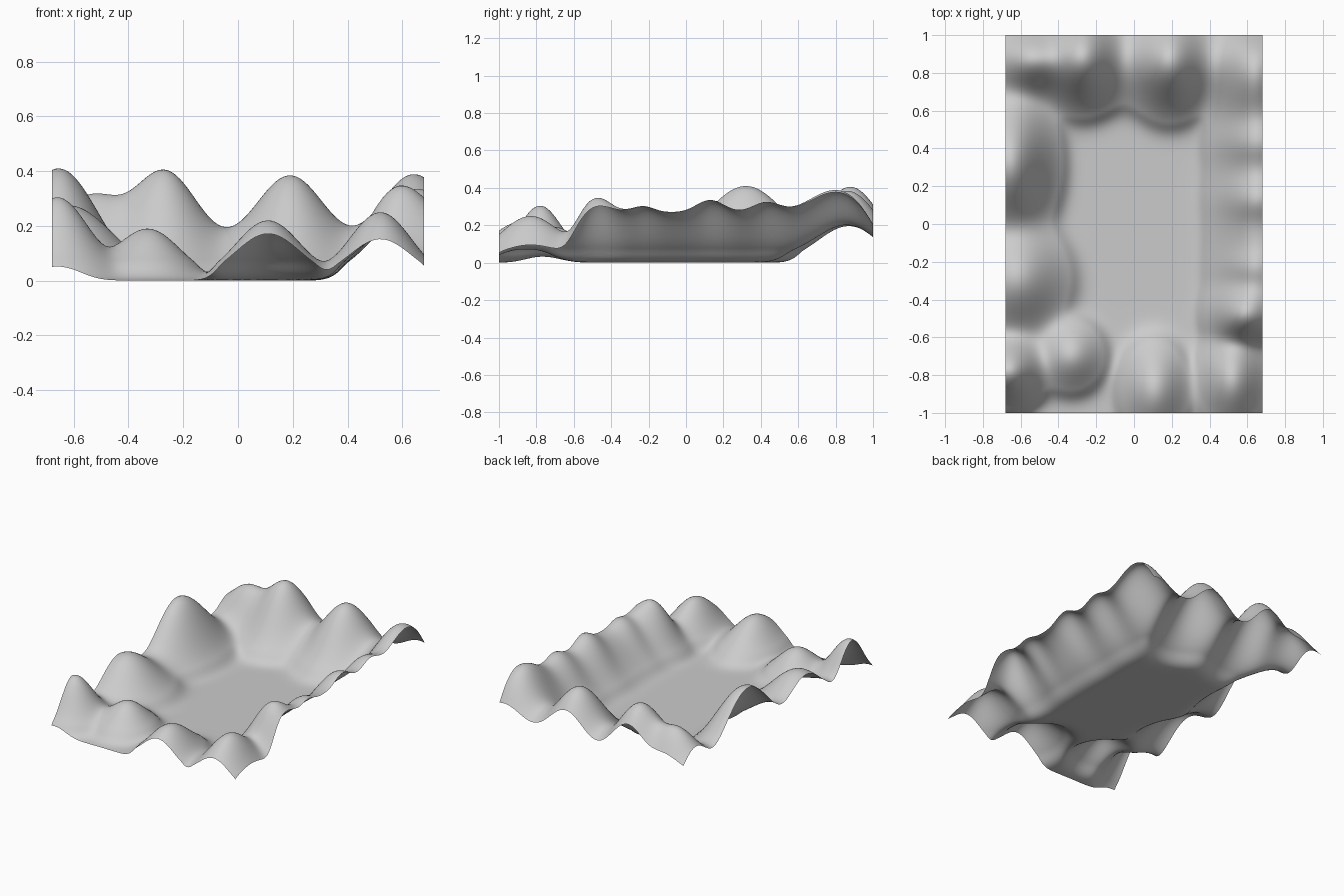
import bpy, bmesh, math

# Hills around the basin: x, y, height, spread in x, spread in y
HILLS = [
    # back rim
    (-0.27, 0.88, 0.37, 0.13, 0.17), (0.19, 0.86, 0.35, 0.135, 0.18),
    (0.63, 0.78, 0.25, 0.12, 0.17), (-0.53, 0.87, 0.27, 0.14, 0.12),
    # left rim
    (-0.655, 0.32, 0.41, 0.145, 0.23), (-0.62, -0.29, 0.275, 0.17, 0.19),
    (-0.66, -0.78, 0.305, 0.12, 0.12),
    # front rim
    (-0.33, -0.70, 0.19, 0.12, 0.13), (0.11, -0.88, 0.22, 0.12, 0.17),
    (0.52, -0.83, 0.25, 0.115, 0.17),
    # right rim
    (0.57, -0.48, 0.26, 0.11, 0.11), (0.63, -0.23, 0.14, 0.12, 0.08),
    (0.65, 0.13, 0.20, 0.13, 0.10), (0.65, 0.43, 0.18, 0.14, 0.10),
]
HALF_X, HALF_Y = 0.68, 1.0
NX, NY = 90, 132


def bell(d, spread):
    return math.exp(-(d / spread) ** 2 / 2)


def step(d, width):
    return 1 / (1 + math.exp(-d / width))


def height(x, y):
    back_wall = 0.16 * bell(y - 0.87, 0.16)
    right_wall = 0.27 * bell(x - 0.66, 0.155) * step(y + 0.6, 0.04) * step(1.0 - y, 0.05)
    total = back_wall ** 2 + right_wall ** 2
    for cx, cy, h, sx, sy in HILLS:
        total += (h * bell(x - cx, sx) * bell(y - cy, sy)) ** 2
    z = math.sqrt(total)
    t = min(1.0, z / 0.07)
    return z * t * t * (3 - 2 * t)  # flattens the basin floor


# Terrain sheet
bm = bmesh.new()
bmesh.ops.create_grid(bm, x_segments=NX, y_segments=NY, size=1.0)
for v in bm.verts:
    v.co.x *= HALF_X
    v.co.y *= HALF_Y
    v.co.z = height(v.co.x, v.co.y)
for f in bm.faces:
    f.smooth = True
mesh = bpy.data.meshes.new("terrain_basin")
bm.to_mesh(mesh)
bm.free()
bpy.context.collection.objects.link(bpy.data.objects.new("terrain_basin", mesh))
